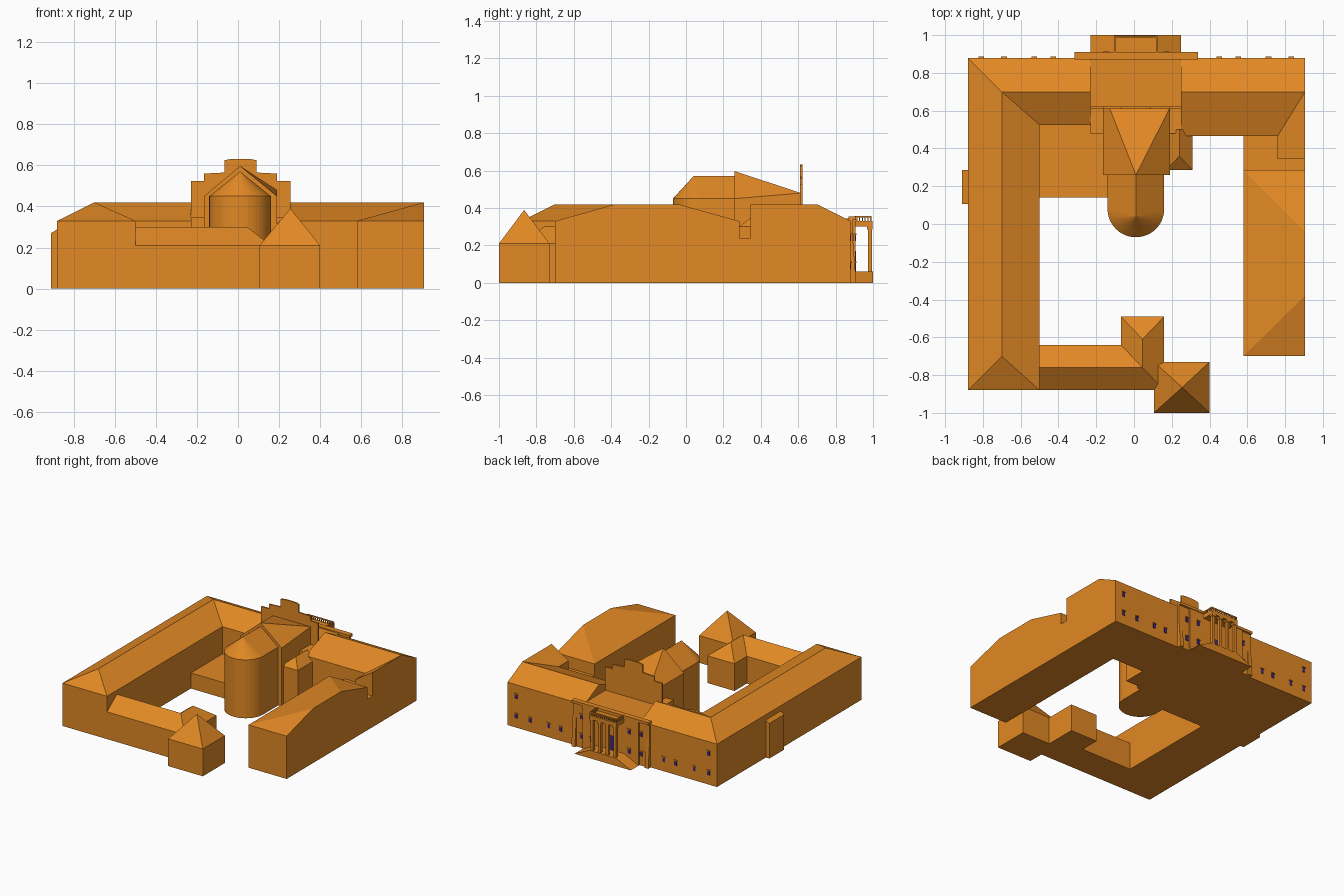
import bpy, bmesh, math


def material(name, rgb):
    m = bpy.data.materials.new(name)
    m.diffuse_color = (*rgb, 1)
    return m


ORANGE = material("orange", (0.76, 0.25, 0.018))
PURPLE = material("dark purple", (0.05, 0.02, 0.2))


def finish(name, bm, mat):
    bmesh.ops.recalc_face_normals(bm, faces=bm.faces)
    me = bpy.data.meshes.new(name)
    bm.to_mesh(me)
    bm.free()
    me.materials.append(mat)
    ob = bpy.data.objects.new(name, me)
    bpy.context.collection.objects.link(ob)
    return ob


def hull(name, pts, mat=ORANGE):
    """Convex solid around the given points."""
    bm = bmesh.new()
    for p in pts:
        bm.verts.new(p)
    r = bmesh.ops.convex_hull(bm, input=bm.verts)
    loose = [v for v in bm.verts if not v.link_faces]
    bmesh.ops.delete(bm, geom=loose, context='VERTS')
    bmesh.ops.dissolve_limit(bm, angle_limit=0.01, verts=bm.verts, edges=bm.edges)
    return finish(name, bm, mat)


def corners(x0, x1, y0, y1, z):
    return [(x0, y0, z), (x1, y0, z), (x1, y1, z), (x0, y1, z)]


def box(name, x0, x1, y0, y1, z0, z1, mat=ORANGE):
    return hull(name, corners(x0, x1, y0, y1, z0) + corners(x0, x1, y0, y1, z1), mat)


def roofed(name, x0, x1, y0, y1, eave, ridge):
    """Walled block with a roof rising to the ridge points."""
    return hull(name, corners(x0, x1, y0, y1, 0) + corners(x0, x1, y0, y1, eave) + ridge)


def prism(name, profile, y0, y1):
    """Extrude an x-z outline along y."""
    bm = bmesh.new()
    f = bm.faces.new([bm.verts.new((x, y0, z)) for x, z in profile])
    ext = bmesh.ops.extrude_face_region(bm, geom=[f])
    for v in ext["geom"]:
        if isinstance(v, bmesh.types.BMVert):
            v.co.y = y1
    return finish(name, bm, ORANGE)


# Main wings around the courtyard
E, R = 0.33, 0.42
roofed("west_wing", -0.88, -0.50, -0.88, 0.88, E, [(-0.70, -0.70, R), (-0.70, 0.70, R)])
roofed("north_wing_left", -0.88, -0.23, 0.525, 0.88, E, [(-0.70, 0.70, R), (-0.23, 0.70, R)])
roofed("north_wing_right", 0.25, 0.905, 0.465, 0.88, E, [(0.25, 0.70, R), (0.905, 0.70, R)])
roofed("east_wing", 0.58, 0.905, -0.70, 0.285, E, [(0.905, -0.38, R), (0.905, -0.04, R)])
hull("north_east_end", corners(0.76, 0.905, 0.345, 0.70, 0) +
     [(x, y, z) for x, z in ((0.76, E), (0.905, R)) for y in (0.345, 0.70)])
box("east_link", 0.58, 0.905, 0.285, 0.47, 0, 0.24)
box("north_middle", -0.23, 0.25, 0.48, 0.88, 0, 0.345)
box("courtyard_block", -0.50, -0.13, 0.14, 0.53, 0, 0.12)
hull("west_bay", corners(-0.91, -0.87, 0.105, 0.285, 0) +
     [(x, y, z) for x, z in ((-0.91, 0.27), (-0.87, 0.295)) for y in (0.105, 0.285)])

# Low south range, its return and the corner pavilion
roofed("south_range", -0.60, 0.16, -0.88, -0.64, 0.21, [(-0.60, -0.76, 0.30), (0.045, -0.76, 0.30)])
roofed("south_return", -0.07, 0.16, -0.88, -0.49, 0.21, [(0.045, -0.76, 0.30), (0.045, -0.61, 0.30)])
roofed("corner_pavilion", 0.105, 0.40, -1.0, -0.73, 0.21, [(0.255, -0.865, 0.39)])

# Round-ended hall in the courtyard
cx, cy, rad = 0.01, 0.08, 0.15
arc = [(cx + rad * math.cos(a), cy - rad * math.sin(a))
       for a in (math.pi * i / 24 for i in range(25))] + [(cx - rad, 0.27), (cx + rad, 0.27)]
hull("apse", [(x, y, z) for x, y in arc for z in (0, 0.45)] + [(cx, 0.04, 0.57), (cx, 0.27, 0.57)])
hull("hall", corners(-0.165, 0.19, 0.26, 0.615, 0) + corners(-0.165, 0.19, 0.26, 0.615, 0.45) +
     [(cx, 0.26, 0.597), (-0.13, 0.615, 0.48), (0.19, 0.615, 0.48)])
roofed("side_turret", 0.17, 0.31, 0.285, 0.50, 0.30, [(0.24, 0.36, 0.36), (0.24, 0.50, 0.36)])

# Stepped gable behind the entrance
steps = [(-0.23, 0.525), (-0.165, 0.525), (-0.165, 0.56), (-0.065, 0.565), (-0.065, 0.625),
         (-0.03, 0.632), (0.055, 0.632), (0.09, 0.625), (0.09, 0.565), (0.19, 0.56),
         (0.19, 0.525), (0.255, 0.525)]
prism("stepped_gable", [(-0.23, 0.1)] + steps + [(0.255, 0.1)], 0.61, 0.622)

# Entrance front
box("front_bay", -0.23, 0.25, 0.87, 0.905, 0, 0.345)
box("front_bay_wide", -0.315, 0.34, 0.87, 0.893, 0, 0.34)
box("bay_cornice", -0.315, 0.34, 0.87, 0.91, 0.335, 0.355)
for i, (a, b) in enumerate(((-0.315, -0.285), (0.31, 0.34))):
    hull(f"buttress_{i}", corners(a, b, 0.87, 0.91, 0) + corners(a, b, 0.87, 0.885, 0.335))

# Portico with ramps, columns and railing
hull("portico_base", corners(-0.23, 0.25, 0.89, 1.0, 0) + corners(-0.105, 0.125, 0.89, 1.0, 0.06))
box("portico_deck", -0.105, 0.125, 0.89, 0.998, 0.30, 0.33)
for i in range(4):
    x = -0.088 + i * 0.0653
    box(f"column_{i}", x - 0.011, x + 0.011, 0.972, 0.994, 0.05, 0.305)
    box(f"column_head_{i}", x - 0.016, x + 0.016, 0.968, 0.998, 0.285, 0.305)
box("railing_front", -0.105, 0.125, 0.985, 0.993, 0.348, 0.357)
for i, x in enumerate((-0.105, 0.117)):
    box(f"railing_side_{i}", x, x + 0.008, 0.90, 0.993, 0.348, 0.357)
    for j in range(6):
        y = 0.91 + j * 0.015
        box(f"side_baluster_{i}_{j}", x, x + 0.007, y, y + 0.006, 0.33, 0.35)
for j in range(14):
    x = -0.105 + j * 0.0172
    box(f"front_baluster_{j}", x, x + 0.007, 0.986, 0.993, 0.33, 0.35)


# Windows on the entrance front
def window(x, y, z):
    box("window", x - 0.011, x + 0.011, y - 0.002, y + 0.003, z - 0.017, z + 0.017, PURPLE)
    box("window_head", x - 0.015, x + 0.015, y - 0.002, y + 0.007, z + 0.017, z + 0.024)


for s in (-1, 1):
    for z in (0.09, 0.24):
        for x, y in ((0.82, 0.88), (0.16, 0.905), (0.255, 0.893)):
            window(0.012 + s * x, y, z)
    for x in (0.44, 0.54, 0.70):
        window(0.012 + s * x, 0.88, 0.09)
box("entrance_door", -0.02, 0.045, 0.90, 0.908, 0.06, 0.17, PURPLE)
